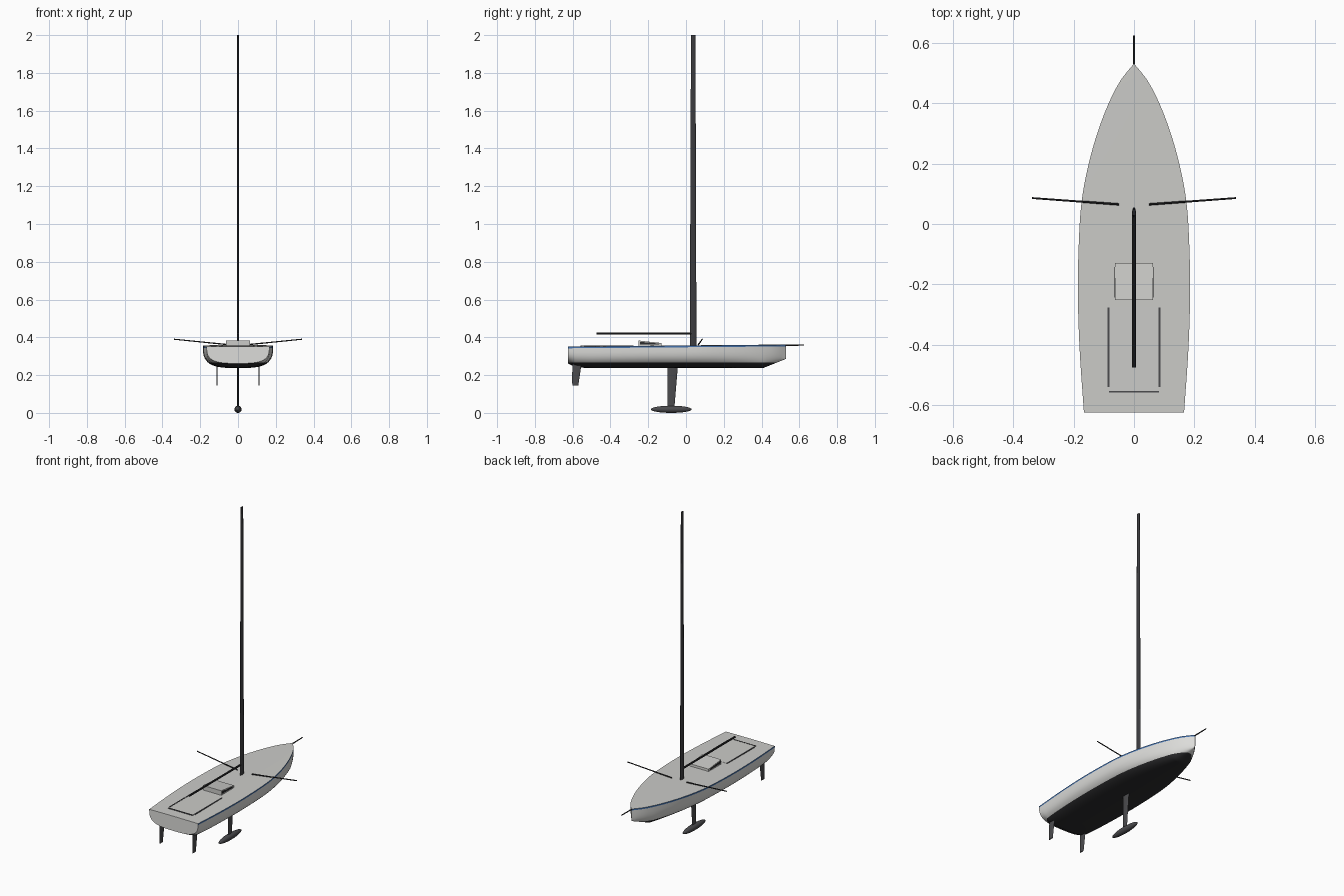
import bpy, bmesh, math
from mathutils import Vector

if "Cube" in bpy.data.objects:
    bpy.data.objects.remove(bpy.data.objects["Cube"])


def mat(name, r, g, b):
    m = bpy.data.materials.new(name)
    m.diffuse_color = (r, g, b, 1)
    m.use_nodes = True
    m.node_tree.nodes["Principled BSDF"].inputs["Base Color"].default_value = m.diffuse_color
    return m


WHITE = mat("hull white", 0.72, 0.72, 0.70)
DECK = mat("deck grey", 0.60, 0.60, 0.58)
DARK = mat("bottom black", 0.025, 0.025, 0.027)
BLUE = mat("stripe blue", 0.06, 0.17, 0.42)
CARBON = mat("carbon grey", 0.045, 0.045, 0.05)
FOIL = mat("foil grey", 0.07, 0.07, 0.075)


def finish(name, bm, mats, angle=35):
    bmesh.ops.recalc_face_normals(bm, faces=bm.faces[:])
    me = bpy.data.meshes.new(name)
    bm.to_mesh(me)
    bm.free()
    for m in mats:
        me.materials.append(m)
    me.polygons.foreach_set("use_smooth", [True] * len(me.polygons))
    me.set_sharp_from_angle(angle=math.radians(angle))
    ob = bpy.data.objects.new(name, me)
    bpy.context.collection.objects.link(ob)
    return ob


def loft(rings):
    """Skin closed rings of equal point count and cap both ends."""
    bm = bmesh.new()
    vs = [[bm.verts.new(p) for p in r] for r in rings]
    n = len(vs[0])
    for a, b in zip(vs, vs[1:]):
        for i in range(n):
            j = (i + 1) % n
            bm.faces.new((a[i], a[j], b[j], b[i]))
    bm.faces.new(vs[0])
    bm.faces.new(vs[-1])
    return bm


def oval(x, y, z, hx, hy, n=16):
    return [(x + hx * math.cos(math.tau * i / n), y + hy * math.sin(math.tau * i / n), z)
            for i in range(n)]


def foil(name, x, rows, hx, m):
    """Vertical blade; each row is (z, aft y, fore y)."""
    return finish(name, loft([oval(x, (a + f) / 2, z, hx, (f - a) / 2) for z, a, f in rows]), [m])


def spar(name, p, q, r0, r1, m, n=10):
    p, q = Vector(p), Vector(q)
    rot = (q - p).to_track_quat('Z', 'Y')
    rings = [[c + rot @ Vector((r * math.cos(math.tau * i / n), r * math.sin(math.tau * i / n), 0))
              for i in range(n)] for c, r in ((p, r0), (q, r1))]
    return finish(name, loft(rings), [m])


def box(name, x0, x1, y0, y1, z0, z1, m):
    return finish(name, loft([[(x0, y0, z), (x1, y0, z), (x1, y1, z), (x0, y1, z)]
                              for z in (z0, z1)]), [m])


def interp(table, y):
    """Smooth (Catmull-Rom style) lookup in a list of (y, value)."""
    k = max(i for i in range(len(table) - 1) if table[i][0] <= y or i == 0)
    (y0, a), (y1, b) = table[k], table[k + 1]

    def slope(i):
        lo, hi = max(i - 1, 0), min(i + 1, len(table) - 1)
        return (table[hi][1] - table[lo][1]) / (table[hi][0] - table[lo][0])
    h = y1 - y0
    t = (y - y0) / h
    return ((2*t**3 - 3*t**2 + 1) * a + (t**3 - 2*t**2 + t) * h * slope(k)
            + (3*t**2 - 2*t**3) * b + (t**3 - t**2) * h * slope(k + 1))


def keel_line(y):
    pts = [(-0.625, 0.262), (-0.585, 0.241), (-0.5, 0.237), (0.41, 0.238), (0.53, 0.286)]
    for (a, za), (b, zb) in zip(pts, pts[1:]):
        if y <= b:
            return za + (zb - za) * (y - a) / (b - a)
    return pts[-1][1]


def sheer(y):
    return 0.351 + 0.010 * (y + 0.625) / 1.155


# Hull: superellipse sections lofted from transom to stem
BEAM = [(-0.625, 0.166), (-0.4, 0.181), (-0.2, 0.186), (0, 0.180), (0.1, 0.170),
        (0.2, 0.150), (0.3, 0.122), (0.4, 0.084), (0.48, 0.042), (0.53, 0.001)]
stations = sorted([-0.625 + 1.155 * i / 44 for i in range(44)] + [-0.585, 0.41, 0.515, 0.53])
rings = []
for y in stations:
    w, top, low = max(interp(BEAM, min(y, 0.5299)), 0.001), sheer(y), keel_line(y)
    side = [(w, y, top), (w * 0.999, y, top - 0.009)]
    for k in range(1, 13):
        t = math.pi / 2 * k / 12
        e = 2 / 3.2
        d = max(math.sin(t) ** e, 0.14)
        side.append((w * max(math.cos(t), 0) ** e if k < 12 else 0, y, top - (top - low) * d))
    rings.append(side + [(-x, yy, z) for x, yy, z in side[-2::-1]] + [(0, y, top + 0.001)])
bm = loft(rings)
bmesh.ops.bisect_plane(bm, geom=bm.verts[:] + bm.edges[:] + bm.faces[:],
                       plane_co=(0, 0, 0.266), plane_no=(0, 0, 1))
bm.normal_update()
bmesh.ops.recalc_face_normals(bm, faces=bm.faces[:])
for f in bm.faces:
    c = f.calc_center_median()
    if f.normal.z > 0.8:
        f.material_index = 1
    elif f.normal.y < -0.9:
        f.material_index = 0
    elif c.z < 0.266:
        f.material_index = 2
    elif min(v.co.z - sheer(v.co.y) for v in f.verts) > -0.0095:
        f.material_index = 3
finish("hull", bm, [WHITE, DECK, DARK, BLUE], 40)

# Cockpit: raised sole panel with dark side rails and thin end rails
box("cockpit_sole", -0.082, 0.082, -0.555, -0.277, 0.345, 0.3555, DECK)
for s, side in ((-1, "left"), (1, "right")):
    x0, x1 = sorted((s * 0.081, s * 0.088))
    box("cockpit_rail_" + side, x0, x1, -0.54, -0.277, 0.348, 0.357, FOIL)
box("cockpit_aft_rail", -0.083, 0.083, -0.559, -0.554, 0.348, 0.357, FOIL)

# Cabin top: wedge sloping down towards the bow, with side windows
bm = loft([[(x, -0.252, 0.345), (x, -0.128, 0.345), (x, -0.130, 0.370), (x, -0.252, 0.383)]
           for x in (-0.063, 0.063)])
finish("cabin", bm, [DECK])
for s, side in ((-1, "left"), (1, "right")):
    bm = loft([[(x, -0.243, 0.362), (x, -0.143, 0.361), (x, -0.143, 0.367), (x, -0.243, 0.376)]
               for x in (s * 0.0625, s * 0.0645)])
    finish("cabin_window_" + side, bm, [DARK])

# Mast, boom and bowsprit
mast = [(0.350, 0.0065, 0.0175), (0.6, 0.006, 0.0165), (1.2, 0.005, 0.015),
        (1.8, 0.0045, 0.0125), (2.0, 0.004, 0.011)]
finish("mast", loft([oval(0, 0.038, z, hx, hy) for z, hx, hy in mast]), [CARBON])
spar("boom", (0, -0.475, 0.42), (0, 0.035, 0.42), 0.006, 0.006, DARK)
spar("bowsprit", (0, 0.50, 0.357), (0, 0.625, 0.359), 0.004, 0.003, DARK)

# Outrigger spars and twin rudders
for s, side in ((-1, "left"), (1, "right")):
    spar("outrigger_" + side, (s * 0.05, 0.065, 0.361), (s * 0.338, 0.086, 0.390),
         0.0035, 0.003, DARK)
    foil("rudder_" + side, s * 0.112,
         [(0.145, -0.602, -0.570), (0.20, -0.603, -0.562), (0.262, -0.600, -0.553)], 0.003, FOIL)

# Keel fin and ballast bulb
foil("keel_fin", 0, [(0.02, -0.097, -0.062), (0.25, -0.097, -0.043)], 0.004, FOIL)
bm = bmesh.new()
bmesh.ops.create_uvsphere(bm, u_segments=24, v_segments=16, radius=1)
for v in bm.verts:
    x, y, z = v.co
    v.co = (x * 0.019, -0.078 + z * 0.108, 0.019 + y * 0.019)
finish("keel_bulb", bm, [FOIL], 60)
